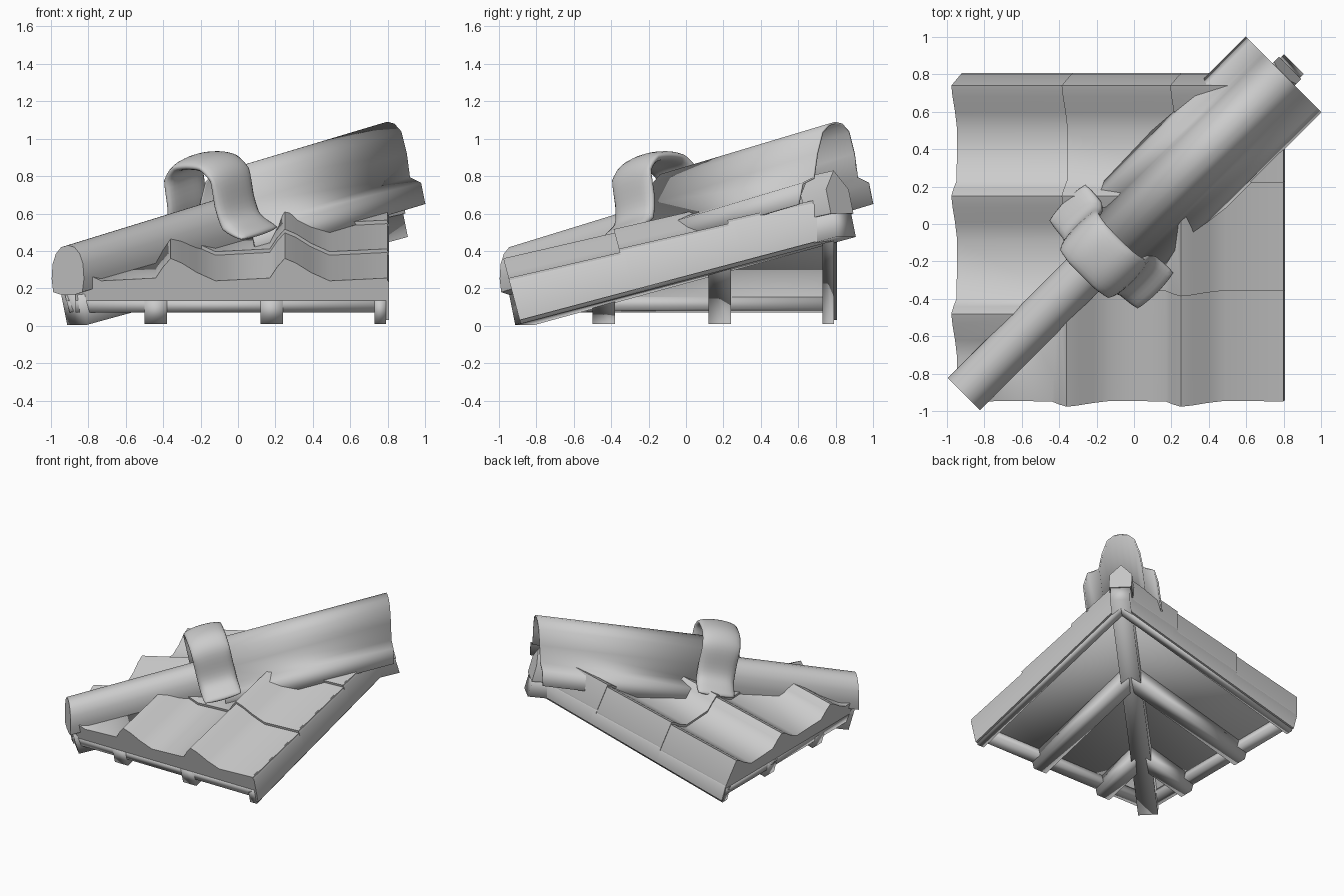
import bpy, bmesh
from math import radians
from mathutils import Vector

cube = bpy.data.objects.get("Cube")
if cube:
    bpy.data.objects.remove(cube, do_unlink=True)

PITCH, EAVE, EAVE_Z = 0.265, -0.9, 0.07
EDGE = 0.8
DIAG = 0.5 ** 0.5

grey = bpy.data.materials.new("plain_grey")
grey.use_nodes = True
grey.diffuse_color = (0.6, 0.6, 0.6, 1)
grey.node_tree.nodes["Principled BSDF"].inputs["Base Color"].default_value = (0.6, 0.6, 0.6, 1)


def finish(name, bm, angle=40):
    bmesh.ops.recalc_face_normals(bm, faces=bm.faces)
    mesh = bpy.data.meshes.new(name)
    bm.to_mesh(mesh)
    bm.free()
    mesh.materials.append(grey)
    obj = bpy.data.objects.new(name, mesh)
    bpy.context.collection.objects.link(obj)
    bpy.ops.object.select_all(action='DESELECT')
    obj.select_set(True)
    bpy.context.view_layer.objects.active = obj
    bpy.ops.object.shade_smooth_by_angle(angle=radians(angle))
    return obj


def loft(rings, closed=True):
    """Skin a list of equal cross-sections; closed sections get end caps."""
    bm = bmesh.new()
    rows = [[bm.verts.new(p) for p in ring] for ring in rings]
    count = len(rows[0])
    for a, b in zip(rows, rows[1:]):
        for i in range(count if closed else count - 1):
            j = (i + 1) % count
            bm.faces.new((a[i], a[j], b[j], b[i]))
    if closed:
        bm.faces.new(rows[0])
        bm.faces.new(rows[-1])
    return bm


def on_slope(x, run, h):
    """Point at height h square to the front roof slope."""
    return Vector((x, run - PITCH * h, EAVE_Z + PITCH * (run - EAVE) + h))


def slope_part(name, top, bottom, start, end, drop=0.0, left=False, angle=95):
    """Slab on the front slope, cut at the hip, or swapped to the left slope."""
    rings = []
    for run, lower in ((start, 0), (end, drop)):
        ring = [on_slope(x, run, h - lower) for x, h in top]
        ring += [on_slope(top[-1][0], run, bottom), on_slope(top[0][0], run, bottom)]
        rings.append(ring)
    bm = loft(rings)
    geom = bm.verts[:] + bm.edges[:] + bm.faces[:]
    bmesh.ops.bisect_plane(bm, geom=geom, plane_co=(0, 0, 0), plane_no=(-1, 1, 0), clear_outer=True)
    bmesh.ops.holes_fill(bm, edges=[e for e in bm.edges if e.is_boundary])
    if left:
        for v in bm.verts:
            v.co.x, v.co.y = v.co.y, v.co.x
    return finish(name, bm, angle)


def wave(crests, side, verge):
    """Tile outline: a steep flank on one side of each crest, a long one on the other."""
    shape = [(-0.08, 0.015), (-0.04, 0.075), (0, 0.12), (0.06, 0.095), (0.14, 0.045), (0.24, 0.0)]
    pts = sorted((c + side * dx, 0.17 + h) for c in crests for dx, h in shape)
    return [(-0.87, 0.18)] + [p for p in pts if -0.85 < p[0] < EDGE - 0.04] + [(EDGE, verge)]


# Roof slopes: tile courses with verge lips, boarding, rafters and eave boards
for label, left, crests, side, verge in (("front", False, (-0.97, -0.36, 0.25), 1, 0.185),
                                         ("left", True, (-0.48, 0.15, 0.74), -1, 0.1)):
    outline = wave(crests, side, verge)
    for i, (start, end) in enumerate(((EAVE, -0.29), (-0.31, 0.3), (0.27, 0.85))):
        slope_part(f"{label}_tile_course_{i + 1}", outline, 0.065, start, end, 0.02, left, 60)
        slope_part(f"{label}_verge_lip_{i + 1}", [(EDGE - 0.01, verge), (EDGE + 0.006, verge - 0.02)], -0.04,
                   start, min(end, EDGE), 0.02, left, 60)
    slope_part(f"{label}_boarding", [(-0.87, 0.075), (EDGE - 0.01, 0.075)], 0.06, EAVE + 0.01, EDGE, 0, left)
    for i, (a, b) in enumerate(((-0.5, -0.38), (0.12, 0.24), (0.73, 0.79))):
        slope_part(f"{label}_rafter_{i + 1}", [(a, 0.065), (b, 0.065)], -0.06, EAVE, 0.78, 0, left)
    slope_part(f"{label}_eave_board", [(-0.87, 0.065), (0.79, 0.065)], 0, EAVE, EAVE + 0.09, 0, left)


def hip_ring(half, d, lift=0.0, lean=0.0):
    """Mirror a half section (side, height) across the hip at diagonal station d."""
    full = [(-s, z) for s, z in reversed(half) if s > 0] + list(half)
    base = half[-1][1]
    ring = []
    for s, z in full:
        along = d - lean * (z - base)
        ring.append(Vector((along + s * DIAG, along - s * DIAG, z + lift)))
    return ring


# Hip beam below the corner, with its ridge end
beam = [(0.075, 0.16), (0.075, 0.0)]
finish("hip_beam", loft([hip_ring(beam, -0.86, 0.005, 0.2), hip_ring(beam, 0.855, 0.475, 0.2)]), 95)
ridge_end = [(0, 0.23), (0.085, 0.13), (0.085, 0.0)]
finish("beam_end_block", loft([hip_ring(ridge_end, 0.7, 0.57, 0.2), hip_ring(ridge_end, 0.835, 0.6, 0.2)]))

# Lower hip tile, closed at its end
low = [(0, 0.43), (0.05, 0.42), (0.09, 0.385), (0.115, 0.33), (0.122, 0.25), (0.11, 0.18), (0.05, 0.165)]
finish("lower_hip_tile", loft([hip_ring(low, -0.91), hip_ring(low, 0.0, 0.28)]))

# Upper hip tile, a hollow cover with side flanges
high = [(0, 1.085), (0.05, 1.075), (0.1, 1.035), (0.14, 0.92), (0.165, 0.79), (0.25, 0.76), (0.28, 0.65)]
cover = finish("upper_hip_tile", loft([hip_ring(high, -0.1, -0.27), hip_ring(high, 0.8)], False), 50)
mod = cover.modifiers.new("thickness", 'SOLIDIFY')
mod.thickness = 0.012
mod.offset = 0

# Rounded collar over the joint, square to the hip, with splayed feet
arch = [(0, 0.88), (0.1, 0.875), (0.18, 0.81), (0.175, 0.67), (0.2, 0.545), (0.345, 0.49)]
bulge = [(s * 1.03, z + 0.02 * (z > 0.6)) for s, z in arch]
collar = finish("hip_collar", loft([hip_ring(arch, -0.225, -0.035, 0.15), hip_ring(bulge, -0.12, 0, 0.15),
                                    hip_ring(arch, -0.015, 0.035, 0.15)], False), 80)
mod = collar.modifiers.new("thickness", 'SOLIDIFY')
mod.thickness = 0.06
mod.offset = 0
mod.edge_crease_rim = 0.7
mod = collar.modifiers.new("rounding", 'SUBSURF')
mod.levels = mod.render_levels = 2
